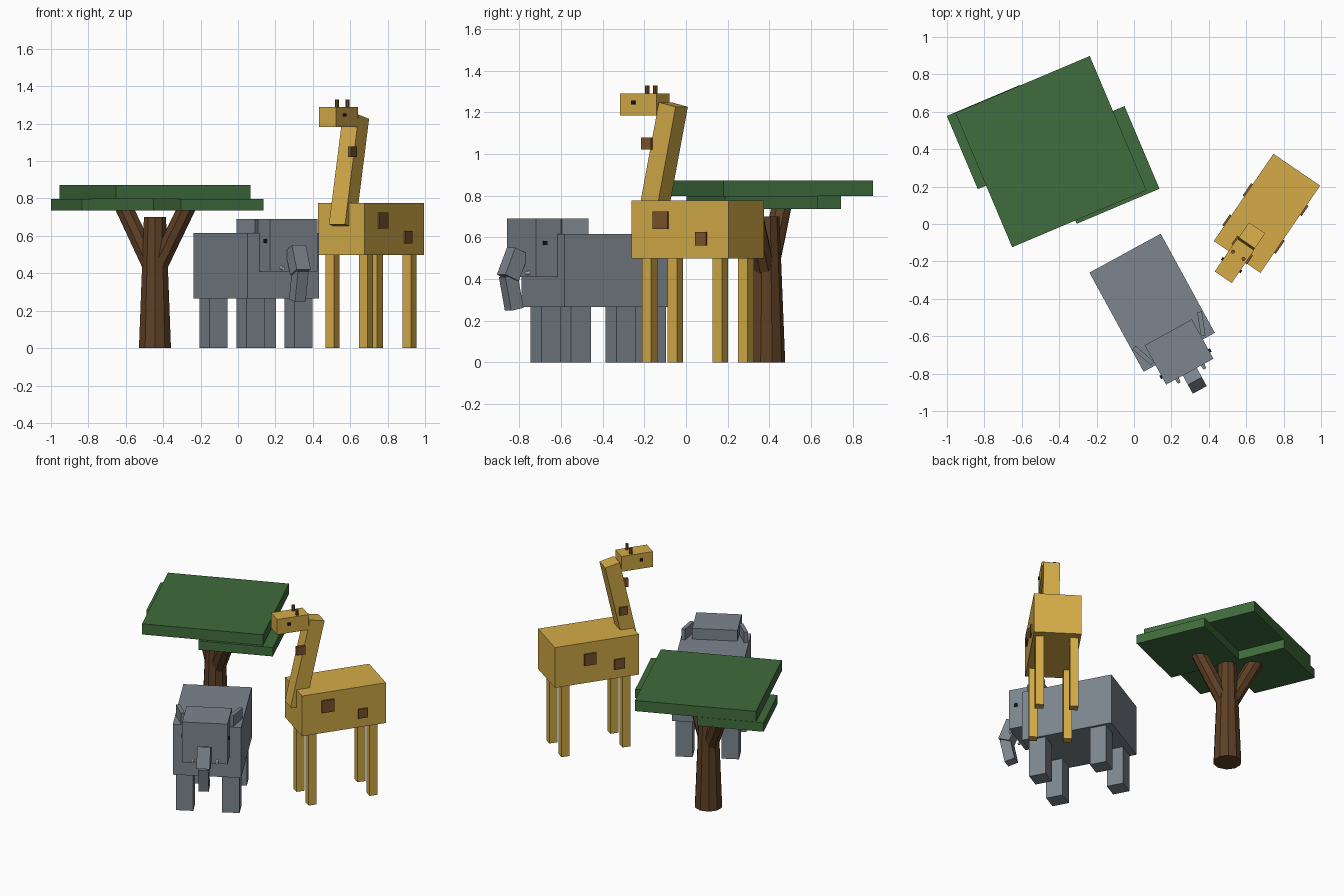
import bpy, bmesh
from math import pi
from mathutils import Matrix, Vector

if "Cube" in bpy.data.objects:
    bpy.data.objects.remove(bpy.data.objects["Cube"])


def material(name, color):
    m = bpy.data.materials.new(name)
    m.diffuse_color = (*color, 1)
    m.use_nodes = True
    m.node_tree.nodes["Principled BSDF"].inputs["Base Color"].default_value = m.diffuse_color
    return m


GREY = material("grey_hide", (0.20, 0.235, 0.27))
TAN = material("tan_hide", (0.66, 0.41, 0.065))
SPOT = material("brown_spot", (0.20, 0.09, 0.025))
BARK = material("bark", (0.11, 0.05, 0.018))
LEAF = material("leaf", (0.05, 0.15, 0.045))
IVORY = material("ivory", (0.8, 0.78, 0.7))
BLACK = material("eye_black", (0.01, 0.01, 0.01))


def finish(name, bm, mat):
    mesh = bpy.data.meshes.new(name)
    bm.to_mesh(mesh)
    bm.free()
    mesh.materials.append(mat)
    bpy.context.collection.objects.link(bpy.data.objects.new(name, mesh))


def frame(x, y, turn):
    return Matrix.Translation((x, y, 0)) @ Matrix.Rotation(turn, 4, 'Z')


def box(name, base, center, size, mat, tilt=0, yaw=0):
    """Box in a local frame, leaning about X and turned about Z."""
    m = (base @ Matrix.Translation(center) @ Matrix.Rotation(yaw, 4, 'Z')
         @ Matrix.Rotation(tilt, 4, 'X') @ Matrix.Diagonal((*size, 1)))
    bm = bmesh.new()
    bmesh.ops.create_cube(bm, size=1, matrix=m)
    finish(name, bm, mat)


def limb(name, base, start, end, r1, r2, mat, sides=8, smooth=False):
    """Tapered cylinder between two points."""
    a, b = Vector(start), Vector(end)
    m = (base @ Matrix.Translation((a + b) / 2)
         @ (b - a).to_track_quat('Z', 'Y').to_matrix().to_4x4())
    bm = bmesh.new()
    bmesh.ops.create_cone(bm, cap_ends=True, segments=sides, radius1=r1,
                          radius2=r2, depth=(b - a).length, matrix=m)
    finish(name, bm, mat)


def legs(prefix, base, a, b, width, height, mat):
    for sx, side in ((-1, "left"), (1, "right")):
        for sy, end in ((-1, "front"), (1, "back")):
            box(f"{prefix}_{end}_{side}_leg", base, (sx * a, sy * b, height / 2),
                (width, width, height), mat)


# Elephant: body, head, legs
E = frame(0.097, -0.421, 0.5)
box("elephant_body", E, (0, 0, 0.44), (0.434, 0.604, 0.35), GREY)
box("elephant_head", E, (0, -0.30, 0.55), (0.288, 0.24, 0.28), GREY)
legs("elephant", E, 0.147, 0.205, 0.11, 0.27, GREY)

# Elephant: two-part trunk
box("trunk_upper", E, (0, -0.467, 0.47), (0.085, 0.08, 0.14), GREY, tilt=-0.4)
box("trunk_lower", E, (0, -0.476, 0.335), (0.065, 0.068, 0.165), GREY, tilt=0.2)

# Elephant: ears, eyes, tusks
for s, side in ((-1, "left"), (1, "right")):
    box(f"elephant_{side}_ear", E, (s * 0.177, -0.225, 0.55),
        (0.025, 0.13, 0.28), GREY, yaw=-s * 0.35)
    box(f"elephant_{side}_eye", E, (s * 0.144, -0.372, 0.572), (0.02, 0.02, 0.02), BLACK)
    limb(f"{side}_tusk", E, (s * 0.078, -0.39, 0.435), (s * 0.078, -0.445, 0.425),
         0.014, 0.008, IVORY)

# Giraffe: body, legs, neck, head
G = frame(0.711, 0.057, -0.6)
box("giraffe_body", G, (0, 0, 0.637), (0.302, 0.565, 0.28), TAN)
legs("giraffe", G, 0.109, 0.2055, 0.054, 0.5, TAN)
box("giraffe_neck", G, (0, -0.208, 0.944), (0.104, 0.10, 0.60), TAN, tilt=-0.22)
box("giraffe_head", G, (0, -0.308, 1.236), (0.11, 0.212, 0.106), TAN)
for s, side in ((-1, "left"), (1, "right")):
    limb(f"{side}_horn", G, (s * 0.034, -0.272, 1.27), (s * 0.034, -0.272, 1.328),
         0.011, 0.011, SPOT)
    box(f"giraffe_{side}_eye", G, (s * 0.055, -0.335, 1.246), (0.018, 0.018, 0.018), BLACK)

# Giraffe: raised spots (x, y, z, size)
for i, (x, y, z, d) in enumerate((
        (0.151, -0.11, 0.682, 0.085), (0.151, 0.125, 0.593, 0.065),
        (-0.151, 0.045, 0.66, 0.08), (-0.151, -0.152, 0.595, 0.07),
        (0.056, -0.257, 1.05, 0.058), (-0.054, -0.215, 0.91, 0.055))):
    box(f"spot_{i + 1}", G, (x, y, z), (0.02, d, d), SPOT)

# Tree: trunk, branches, canopy slabs
T = frame(-0.444, 0.386, 0)
limb("tree_trunk", T, (0, 0, 0), (0, 0, 0.70), 0.09, 0.062, BARK, sides=10)
limb("left_branch", T, (0, 0, 0.40), (-0.17, 0.075, 0.76), 0.052, 0.05, BARK)
limb("right_branch", T, (0, 0, 0.40), (0.175, -0.075, 0.76), 0.052, 0.05, BARK)
C = frame(-0.444, 0.387, 0.4)
box("canopy_top", C, (0, 0, 0.835), (0.78, 0.78, 0.074), LEAF)
box("canopy_left", C, (-0.226, 0.18, 0.767), (0.425, 0.425, 0.062), LEAF)
box("canopy_right", C, (0.217, -0.169, 0.767), (0.48, 0.48, 0.062), LEAF)
